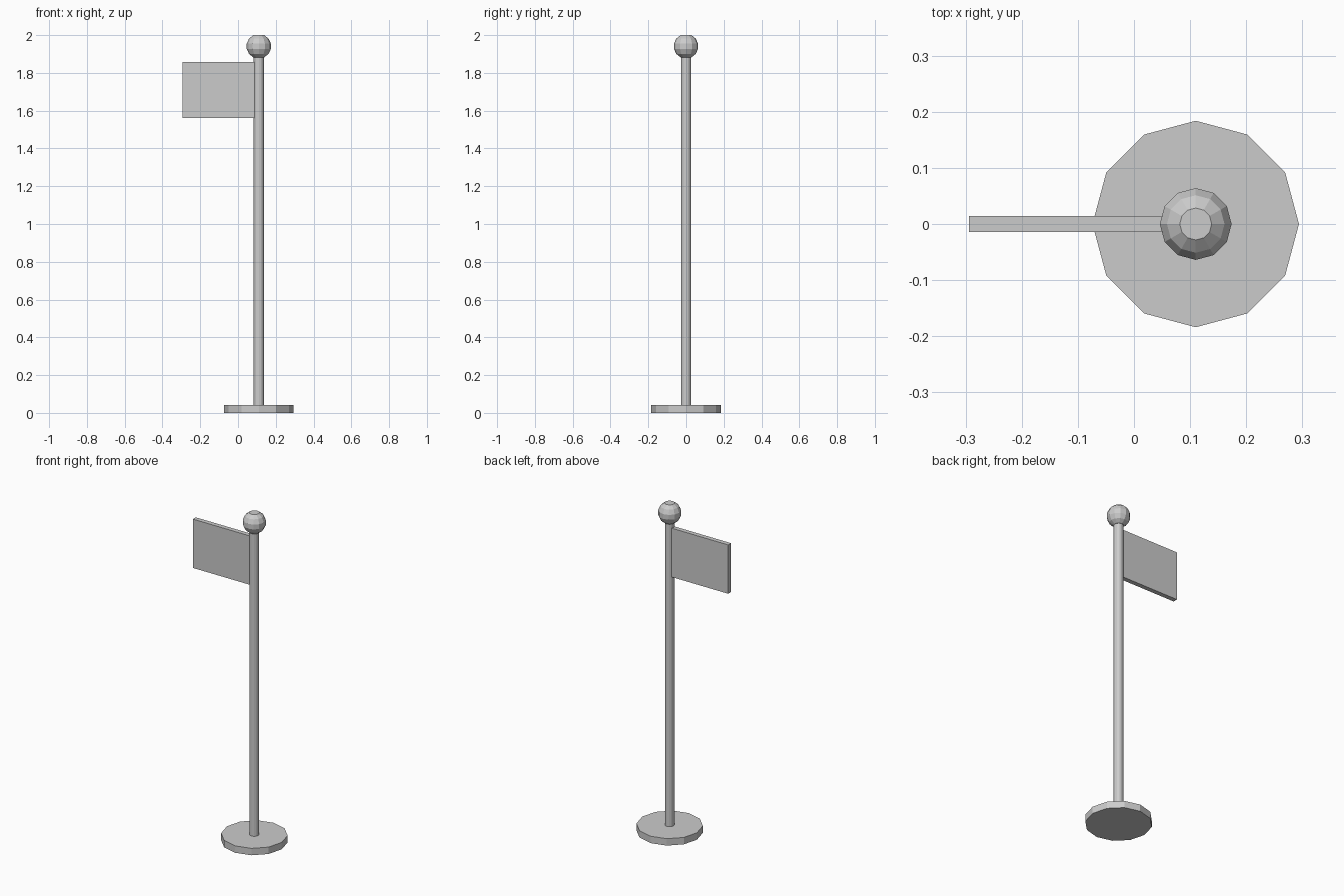
import bpy, bmesh, math

if "Cube" in bpy.data.objects:
    bpy.data.objects.remove(bpy.data.objects["Cube"])

CX = 0.11      # pole axis
SIDES = 12


def lathe(name, profile):
    """Revolve (radius, z) points around the pole axis with flat end caps."""
    bm = bmesh.new()
    rings = []
    for r, z in profile:
        rings.append([bm.verts.new((CX + r * math.cos(2 * math.pi * i / SIDES),
                                    r * math.sin(2 * math.pi * i / SIDES), z))
                      for i in range(SIDES)])
    for a, b in zip(rings, rings[1:]):
        for i in range(SIDES):
            j = (i + 1) % SIDES
            bm.faces.new((a[i], a[j], b[j], b[i]))
    bm.faces.new(rings[0][::-1])
    bm.faces.new(rings[-1])
    mesh = bpy.data.meshes.new(name)
    bm.to_mesh(mesh)
    bm.free()
    obj = bpy.data.objects.new(name, mesh)
    bpy.context.collection.objects.link(obj)
    return obj


# Base disc and pole
lathe("base", [(0.184, 0.0), (0.184, 0.042)])
lathe("pole", [(0.027, 0.042), (0.027, 1.89)])

# Faceted ball with flattened poles
R, BANDS = 0.0656, 7
angles = [math.pi * k / BANDS for k in range(BANDS - 1, 0, -1)]
lathe("finial_ball", [(R * math.sin(a), 1.941 + R * math.cos(a)) for a in angles])

# Flag panel
x0, x1, z0, z1 = -0.294, 0.088, 1.56, 1.857
bpy.ops.mesh.primitive_cube_add(size=1, location=((x0 + x1) / 2, 0, (z0 + z1) / 2))
flag = bpy.context.object
flag.name = "flag"
flag.scale = (x1 - x0, 0.028, z1 - z0)
